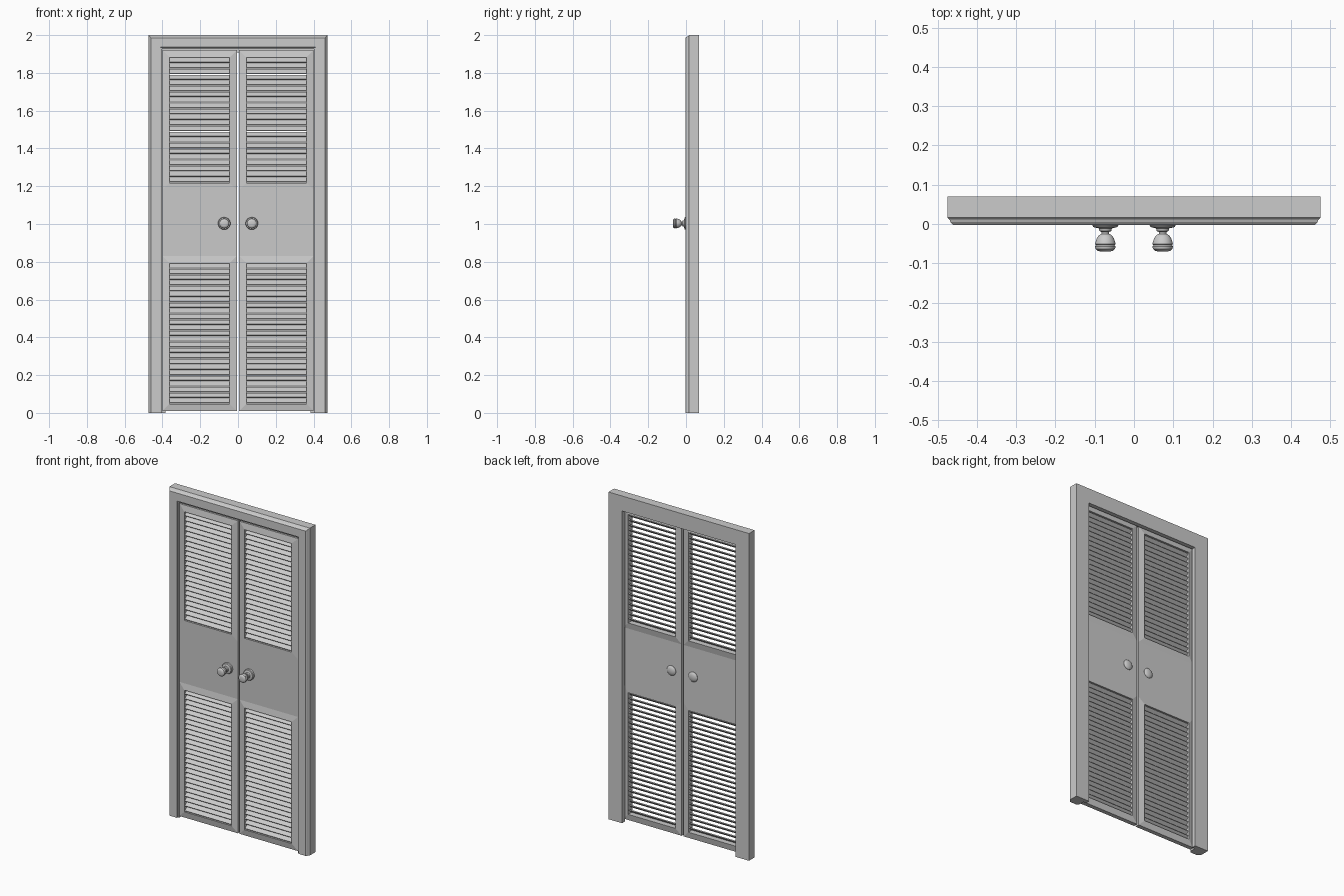
import bpy, bmesh, math
from mathutils import Matrix, Vector

if "Cube" in bpy.data.objects:
    bpy.data.objects.remove(bpy.data.objects["Cube"])


def finish(bm, name, smooth=False):
    bmesh.ops.recalc_face_normals(bm, faces=bm.faces)
    me = bpy.data.meshes.new(name)
    bm.to_mesh(me)
    bm.free()
    ob = bpy.data.objects.new(name, me)
    bpy.context.collection.objects.link(ob)
    if smooth:
        bpy.ops.object.select_all(action='DESELECT')
        ob.select_set(True)
        bpy.context.view_layer.objects.active = ob
        bpy.ops.object.shade_smooth_by_angle(angle=math.radians(35))
    return ob


# Door frame: moulded profile (inset, y) swept around the opening with mitred corners
profile = [(0, .07), (0, .016), (.006, .011), (.008, .005), (.015, -.003),
           (.064, -.003), (.066, .004), (.073, .006), (.073, .044),
           (.092, .044), (.092, .07)]
bm = bmesh.new()
rings = []
for corner in range(4):
    sx = -1 if corner < 2 else 1
    high = corner in (1, 2)
    rings.append([bm.verts.new((sx * (.475 - o), y, 2 - o if high else 0)) for o, y in profile])
n = len(profile)
for a, b in zip(rings, rings[1:]):
    for i in range(n):
        bm.faces.new((a[i], a[(i + 1) % n], b[(i + 1) % n], b[i]))
bm.faces.new(rings[0])
bm.faces.new(rings[-1])
finish(bm, "door_frame")

# Door leaf: two louvre openings, each edged by a raised, mitred slope
X0, X1, SLOPE = .006, .401, .038
PANELS = [(.01, .83), (1.18, 1.92)]
LOW, HIGH = (.007, .033), (.0, .040)


def door_leaf(s, name):
    bm = bmesh.new()

    def ring(z0, z1, inset, y):
        pts = [(X0 + inset, z0 + inset), (X1 - inset, z0 + inset),
               (X1 - inset, z1 - inset), (X0 + inset, z1 - inset)]
        return [bm.verts.new((s * x, y, z)) for x, z in pts]

    outer = [[ring(*p, 0, y) for p in PANELS] for y in LOW]
    inner = [[ring(*p, SLOPE, y) for p in PANELS] for y in HIGH]
    for side in range(2):
        for p in range(2):
            o, i = outer[side][p], inner[side][p]
            for k in range(4):
                # one slope per side merges into the middle panel
                if (side, p, k) in ((0, 1, 0), (1, 0, 2)):
                    continue
                j = (k + 1) % 4
                bm.faces.new((o[k], o[j], i[j], i[k]))
        lo, up = outer[side]
        if side == 0:
            i = inner[0][1]
            bm.faces.new((lo[3], lo[2], up[1], i[1], i[0], up[0]))
        else:
            i = inner[1][0]
            bm.faces.new((lo[3], i[3], i[2], lo[2], up[1], up[0]))
    # opening walls
    for p in range(2):
        f, b = inner[0][p], inner[1][p]
        for k in range(4):
            j = (k + 1) % 4
            bm.faces.new((f[k], f[j], b[j], b[k]))
    # outer edge of the leaf
    loops = [[lo[0], lo[1], lo[2], up[1], up[2], up[3], up[0], lo[3]] for lo, up in outer]
    for k in range(8):
        j = (k + 1) % 8
        bm.faces.new((loops[0][k], loops[0][j], loops[1][j], loops[1][k]))
    finish(bm, name)


# Louvre slats: thin boards, front edge lower than the back edge
def louvres(s, name):
    bm = bmesh.new()
    width = X1 - X0 - 2 * SLOPE + .004
    for z0, z1 in PANELS:
        a, b = z0 + SLOPE, z1 - SLOPE
        count = round((b - a) / .03)
        for i in range(count):
            z = a + (i + .5) * (b - a) / count
            m = (Matrix.Translation((s * (X0 + X1) / 2, .02, z))
                 @ Matrix.Rotation(math.radians(40), 4, 'X')
                 @ Matrix.Diagonal((width, .035, .006, 1)))
            bmesh.ops.create_cube(bm, size=1, matrix=m)
    finish(bm, name)


# Turned parts: profile (radius, y) spun around the y axis
def turned(name, pts, x, z):
    bm = bmesh.new()
    vs = [bm.verts.new((x + r, y, z)) for r, y in pts]
    es = [bm.edges.new(e) for e in zip(vs, vs[1:])]
    bmesh.ops.spin(bm, geom=vs + es, cent=(x, 0, z), axis=(0, 1, 0),
                   angle=math.tau, steps=32)
    bmesh.ops.remove_doubles(bm, verts=bm.verts, dist=1e-5)
    finish(bm, name, smooth=True)


KNOB = [(0, .008), (.033, .008), (.033, -.004), (.030, -.008), (.017, -.011),
        (.015, -.018), (.010, -.020), (.010, -.025), (.017, -.029), (.022, -.037),
        (.025, -.046), (.026, -.051), (.0235, -.054), (.026, -.057),
        (.025, -.063), (.020, -.068), (.012, -.070), (0, -.070)]
BACK_PLATE = [(0, .032), (.030, .032), (.030, .037), (.025, .042), (.014, .046), (0, .047)]

for s, side in ((-1, "left"), (1, "right")):
    door_leaf(s, "door_leaf_" + side)
    louvres(s, "louvre_slats_" + side)
    turned("knob_" + side, KNOB, s * .073, 1.003)
    turned("knob_back_plate_" + side, BACK_PLATE, s * .073, 1.003)
